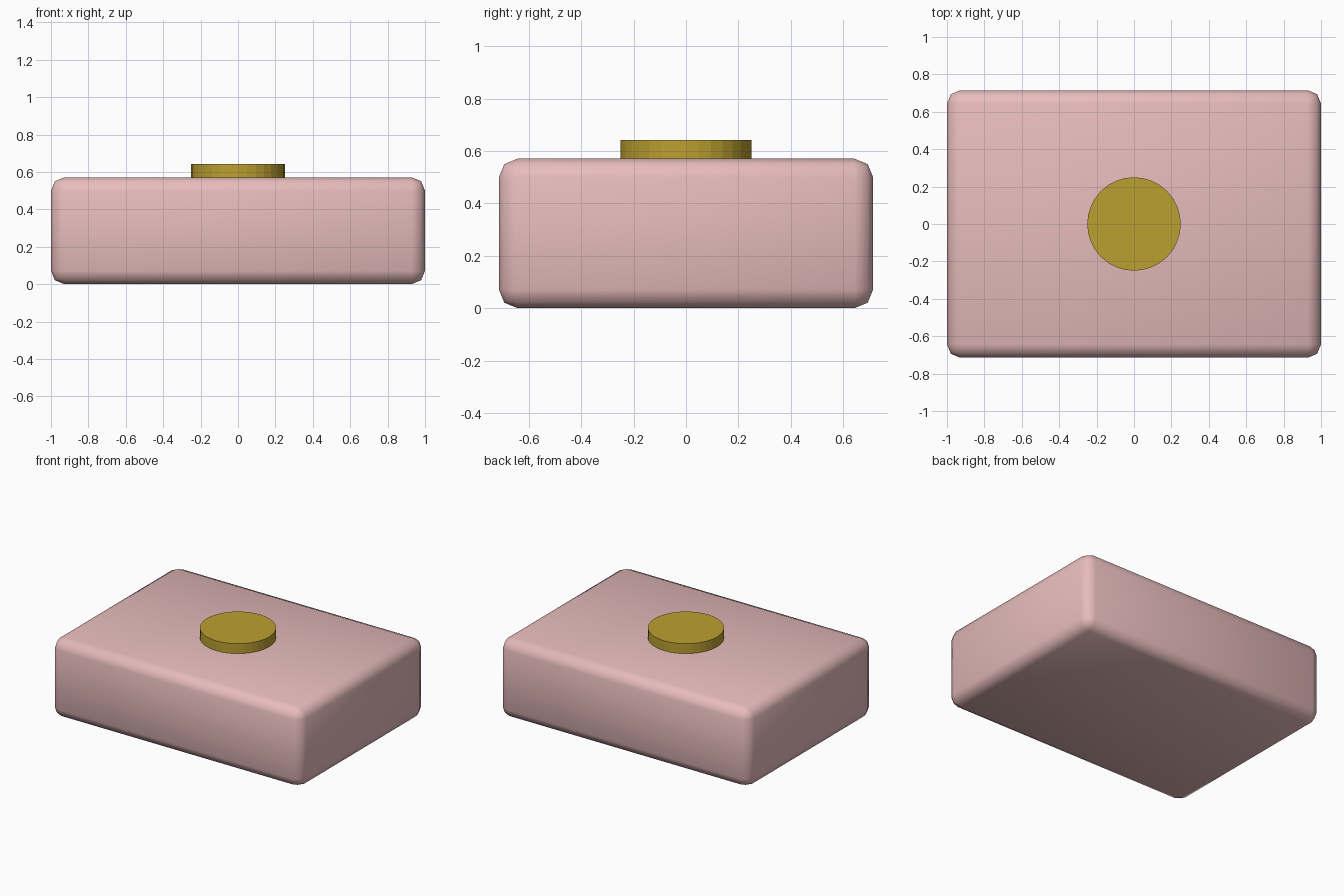
import bpy

if "Cube" in bpy.data.objects:
    bpy.data.objects.remove(bpy.data.objects["Cube"])

WIDTH, DEPTH, HEIGHT = 2.0, 1.43, 0.571
BEVEL = 0.0714
DISC_RADIUS, DISC_HEIGHT = 0.25, 0.0714


def paint(obj, name, color):
    mat = bpy.data.materials.new(name)
    mat.diffuse_color = (*color, 1.0)
    mat.use_nodes = True
    mat.node_tree.nodes["Principled BSDF"].inputs["Base Color"].default_value = mat.diffuse_color
    obj.data.materials.append(mat)


# Rounded block body, smooth shaded all over
bpy.ops.mesh.primitive_cube_add(size=1, location=(0, 0, HEIGHT / 2))
body = bpy.context.object
body.name = "body"
body.scale = (WIDTH, DEPTH, HEIGHT)
bpy.ops.object.transform_apply(location=False, rotation=False, scale=True)
bevel = body.modifiers.new("rounded_edges", "BEVEL")
bevel.width = BEVEL
bevel.segments = 2
bpy.ops.object.shade_smooth()
paint(body, "pink", (0.8, 0.5, 0.5))

# Flat disc resting on the top
bpy.ops.mesh.primitive_cylinder_add(
    vertices=32, radius=DISC_RADIUS, depth=DISC_HEIGHT,
    location=(0, 0, HEIGHT + DISC_HEIGHT / 2))
disc = bpy.context.object
disc.name = "top_disc"
paint(disc, "gold", (0.5, 0.35, 0.03))
